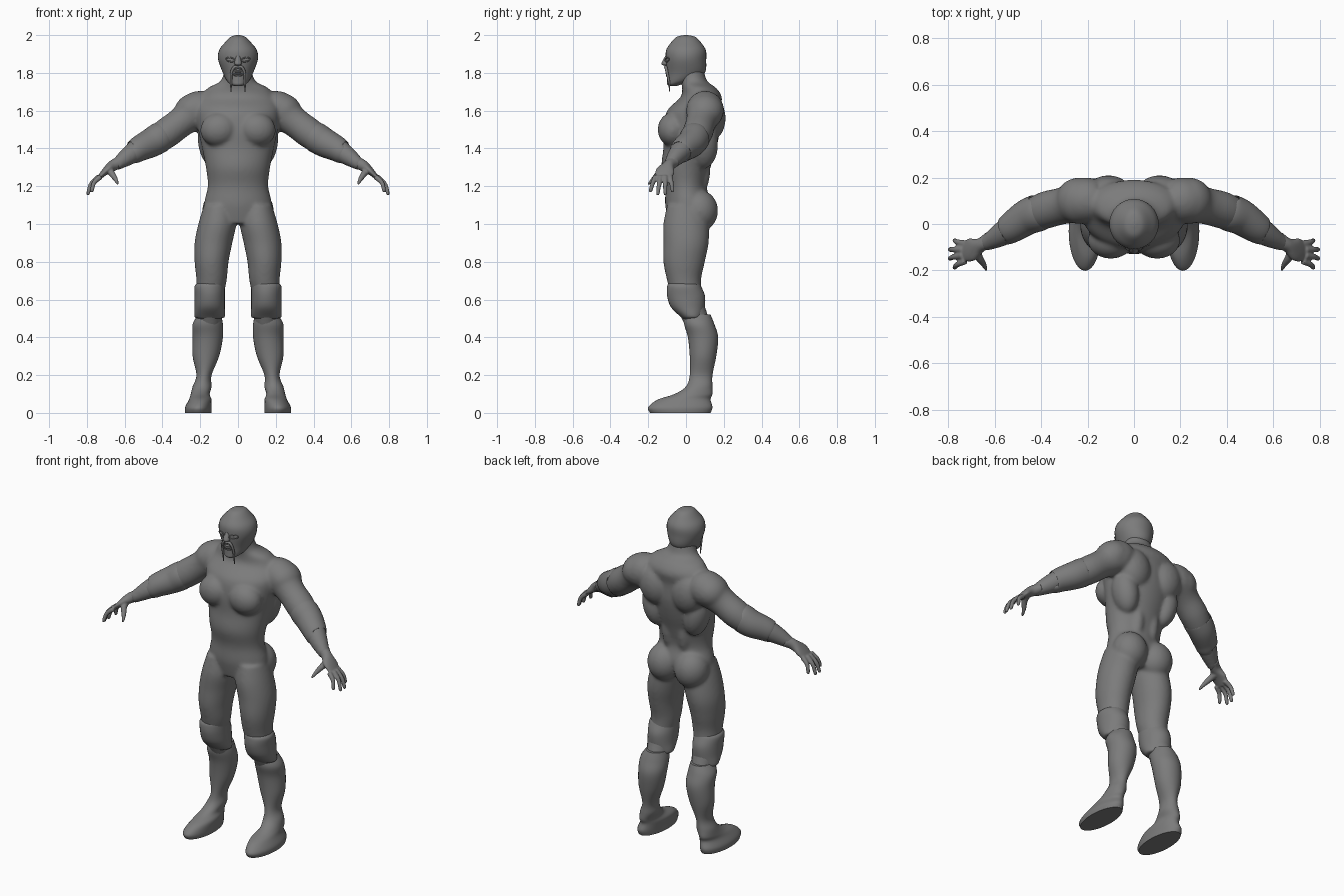
import bpy, bmesh, math
from mathutils import Vector, Matrix

cube = bpy.data.objects.get("Cube")
if cube:
    bpy.data.objects.remove(cube)

grey = bpy.data.materials.new("plain_grey")
grey.use_nodes = True
colour = (.2, .2, .2, 1)
grey.diffuse_color = colour
grey.node_tree.nodes["Principled BSDF"].inputs["Base Color"].default_value = colour


def spline(points, steps=5):
    """Smooth curve through tuples of any length."""
    padded = [points[0], *points, points[-1]]
    curve = []
    for before, start, end, after in zip(padded, padded[1:], padded[2:], padded[3:]):
        for step in range(steps):
            t = step / steps
            curve.append([b + t / 2 * (c - a + t * (2*a - 5*b + 4*c - d + t * (3*(b - c) + d - a)))
                          for a, b, c, d in zip(before, start, end, after)])
    return curve + [points[-1]]


def bridge(bm, ring, following):
    count = len(ring)
    for k in range(count):
        after = (k + 1) % count
        bm.faces.new((ring[k], ring[after], following[after], following[k]))


def loft(bm, points, side=1, flat=False, sides=32):
    """Skin rings given as (x, y, z, half width, half depth); depth may be left out if round."""
    curve = spline([(side * x, *rest) for x, *rest in points])
    rings = []
    for i, point in enumerate(curve):
        centre = Vector(point[:3])
        across, deep = Vector((1, 0, 0)), Vector((0, 1, 0))
        if not flat:
            ahead = Vector(curve[min(i + 1, len(curve) - 1)][:3])
            behind = Vector(curve[max(i - 1, 0)][:3])
            along = (ahead - behind).normalized()
            across = deep.cross(along).normalized()
            deep = along.cross(across)
        ring = []
        for k in range(sides):
            angle = math.tau * k / sides
            ring.append(bm.verts.new(centre + across * point[3] * math.cos(angle)
                                     + deep * point[-1] * math.sin(angle)))
        rings.append(ring)
    for ring, following in zip(rings, rings[1:]):
        bridge(bm, ring, following)
    bm.faces.new(rings[0][::-1])
    bm.faces.new(rings[-1])


def ball(bm, centre, size, side=1, tilt=0):
    x, y, z = centre
    placing = (Matrix.Translation((side * x, y, z)) @ Matrix.Rotation(side * tilt, 4, 'Y')
               @ Matrix.Diagonal((*size, 1)))
    bmesh.ops.create_uvsphere(bm, u_segments=24, v_segments=16, radius=1, matrix=placing)


def rim(bm, centre, width, height, turn=0, tilt=0, thickness=.003):
    """Thin raised oval edge facing the front."""
    rotation = Matrix.Rotation(turn, 3, 'Z') @ Matrix.Rotation(tilt, 3, 'Y')
    count, sides = 28, 6
    rings = []
    for i in range(count):
        angle = math.tau * i / count
        outward = Vector((math.cos(angle), 0, math.sin(angle)))
        middle = Vector((width * outward.x, 0, height * outward.z))
        ring = []
        for j in range(sides):
            around = math.tau * j / sides
            offset = outward * math.cos(around) + Vector((0, math.sin(around), 0))
            ring.append(bm.verts.new(Vector(centre) + rotation @ (middle + thickness * offset)))
        rings.append(ring)
    for ring, following in zip(rings, rings[1:] + rings[:1]):
        bridge(bm, ring, following)
    bmesh.ops.recalc_face_normals(bm, faces=bm.faces)


def finish(bm, name, voxel=None, softness=0):
    """Turn the mesh into an object; a voxel size merges overlapping pieces into one skin."""
    mesh = bpy.data.meshes.new(name)
    bm.to_mesh(mesh)
    bm.free()
    mesh.materials.append(grey)
    mesh.shade_smooth()
    mesh.set_sharp_from_angle(angle=math.radians(50))
    part = bpy.data.objects.new(name, mesh)
    bpy.context.collection.objects.link(part)
    if voxel:
        merge = part.modifiers.new("merge", 'REMESH')
        merge.mode = 'VOXEL'
        merge.voxel_size = voxel
        merge.use_smooth_shade = True
        soften = part.modifiers.new("soften", 'SMOOTH')
        soften.factor = .5
        soften.iterations = softness


# Trunk and neck
body = bmesh.new()
loft(body, [(0, 0, 1, .16, .09), (0, .01, 1.1, .18, .12), (0, 0, 1.2, .16, .11),
            (0, 0, 1.3, .17, .13), (0, .02, 1.4, .19, .14), (0, .03, 1.5, .21, .15),
            (0, .04, 1.6, .22, .14), (0, .08, 1.67, .2, .11), (0, .07, 1.72, .16, .09),
            (0, .04, 1.76, .09, .07), (0, .02, 1.84, .07, .07)], flat=True, sides=48)

for side in (1, -1):
    # Muscle masses: chest, shoulder blade, flank, lower back, buttock, shoulder, stomach
    ball(body, (.1, -.07, 1.5), (.1, .08, .09), side, tilt=.2)
    ball(body, (.11, .13, 1.56), (.1, .08, .12), side, tilt=.2)
    ball(body, (.14, .09, 1.42), (.07, .08, .13), side, tilt=.2)
    ball(body, (.05, .06, 1.3), (.05, .07, .16), side)
    ball(body, (.09, .07, 1.07), (.1, .1, .11), side)
    ball(body, (.24, .1, 1.6), (.1, .1, .09), side, tilt=.5)
    ball(body, (.04, -.07, 1.25), (.04, .04, .14), side)
    # Arm
    loft(body, [(.16, .1, 1.61, .09), (.22, .1, 1.6, .1), (.3, .08, 1.54, .08), (.38, .06, 1.48, .08),
                (.45, .03, 1.43, .07), (.52, -.01, 1.4, .06), (.58, -.05, 1.36, .05),
                (.65, -.09, 1.31, .03)], side)
    # Thigh and knee
    loft(body, [(.1, 0, 1.1, .08, .1), (.11, 0, 1, .1, .12), (.13, 0, .9, .1, .12),
                (.14, -.01, .8, .09, .11), (.14, -.01, .7, .08, .09), (.15, .01, .6, .07, .08),
                (.15, .07, .45, .06, .07)], side, flat=True)
finish(body, "body", voxel=.009, softness=10)

for side, label in ((1, "left"), (-1, "right")):
    # Hand: palm, four fingers, thumb
    hand = bmesh.new()
    loft(hand, [(.62, -.07, 1.33, .03, .04), (.66, -.09, 1.31, .03, .03),
                (.7, -.11, 1.28, .02, .05), (.74, -.12, 1.24, .01, .04)], side)
    for finger in range(4):
        bow = math.sin(math.pi * (finger + .5) / 4)
        knuckle = Vector((.72 + .02 * bow, -.16 + .025 * finger, 1.25))
        tip = Vector((.76 + .04 * bow, -.19 + .04 * finger, 1.18 - .03 * bow))
        bend = (knuckle + tip) / 2 + Vector((.01, 0, .01))
        loft(hand, [(*knuckle, .015), (*bend, .012), (*bend.lerp(tip, .8), .01), (*tip, .005)],
             side, sides=12)
    loft(hand, [(.68, -.1, 1.29, .02), (.67, -.14, 1.27, .018), (.65, -.17, 1.24, .013),
                (.635, -.2, 1.21, .006)], side, sides=12)
    finish(hand, label + "_hand", voxel=.005, softness=3)

    # Elbow sleeve
    sleeve = bmesh.new()
    loft(sleeve, [(.4, .06, 1.46, .07), (.41, .05, 1.46, .08), (.46, .03, 1.43, .077),
                  (.52, -.01, 1.4, .068), (.55, -.03, 1.38, .06), (.56, -.03, 1.38, .05)], side)
    finish(sleeve, label + "_elbow_sleeve")

    # Knee pad
    pad = bmesh.new()
    loft(pad, [(.14, -.01, .69, .07, .08), (.15, -.01, .67, .08, .09), (.15, 0, .62, .08, .1),
               (.15, .01, .56, .08, .09), (.15, .03, .51, .08, .06), (.15, .03, .5, .06, .05)],
         side, flat=True)
    finish(pad, label + "_knee_pad")

    # Boot, from sole to cuff
    boot = bmesh.new()
    loft(boot, [(.21, -.03, 0, .07, .16), (.21, -.03, .03, .07, .17), (.2, -.01, .07, .06, .14),
                (.2, .04, .1, .05, .1), (.19, .07, .14, .05, .07), (.18, .08, .2, .04, .06),
                (.17, .09, .3, .07, .07), (.16, .09, .4, .08, .08), (.16, .07, .47, .08, .08),
                (.15, .06, .52, .06, .07)], side, flat=True)
    finish(boot, label + "_boot")

# Masked head with nose
head = bmesh.new()
loft(head, [(0, -.07, 1.73, .02, .02), (0, -.06, 1.74, .04, .04), (0, -.03, 1.76, .06, .07),
            (0, 0, 1.8, .08, .1), (0, 0, 1.87, .105, .107), (0, 0, 1.92, .1, .105),
            (0, 0, 1.96, .07, .08), (0, 0, 1.99, .04, .05), (0, 0, 2, .01, .01)], flat=True)
finish(head, "masked_head")
nose = bmesh.new()
loft(nose, [(0, -.11, 1.84, .01, .01), (0, -.11, 1.85, .02, .02), (0, -.1, 1.89, .01, .01)], flat=True)
finish(nose, "nose")

# Eyes and mouth
face = bmesh.new()
for side in (1, -1):
    ball(face, (.04, -.09, 1.87), (.02, .01, .01), side)
    rim(face, (side * .04, -.1, 1.87), width=.026, height=.011, turn=side * .4, tilt=-side * .15)
for lip_height in (1.797, 1.807):
    ball(face, (0, -.1, lip_height), (.02, .01, .006))
rim(face, (0, -.104, 1.803), width=.03, height=.02)
finish(face, "eyes_and_mouth")

# Long drooping moustache
moustache = bmesh.new()
for side in (1, -1):
    loft(moustache, [(0, -.11, 1.83, .006), (.02, -.107, 1.83, .008), (.035, -.1, 1.8, .007),
                     (.037, -.09, 1.75, .006), (.037, -.086, 1.7, .002)], side, sides=10)
finish(moustache, "moustache")
